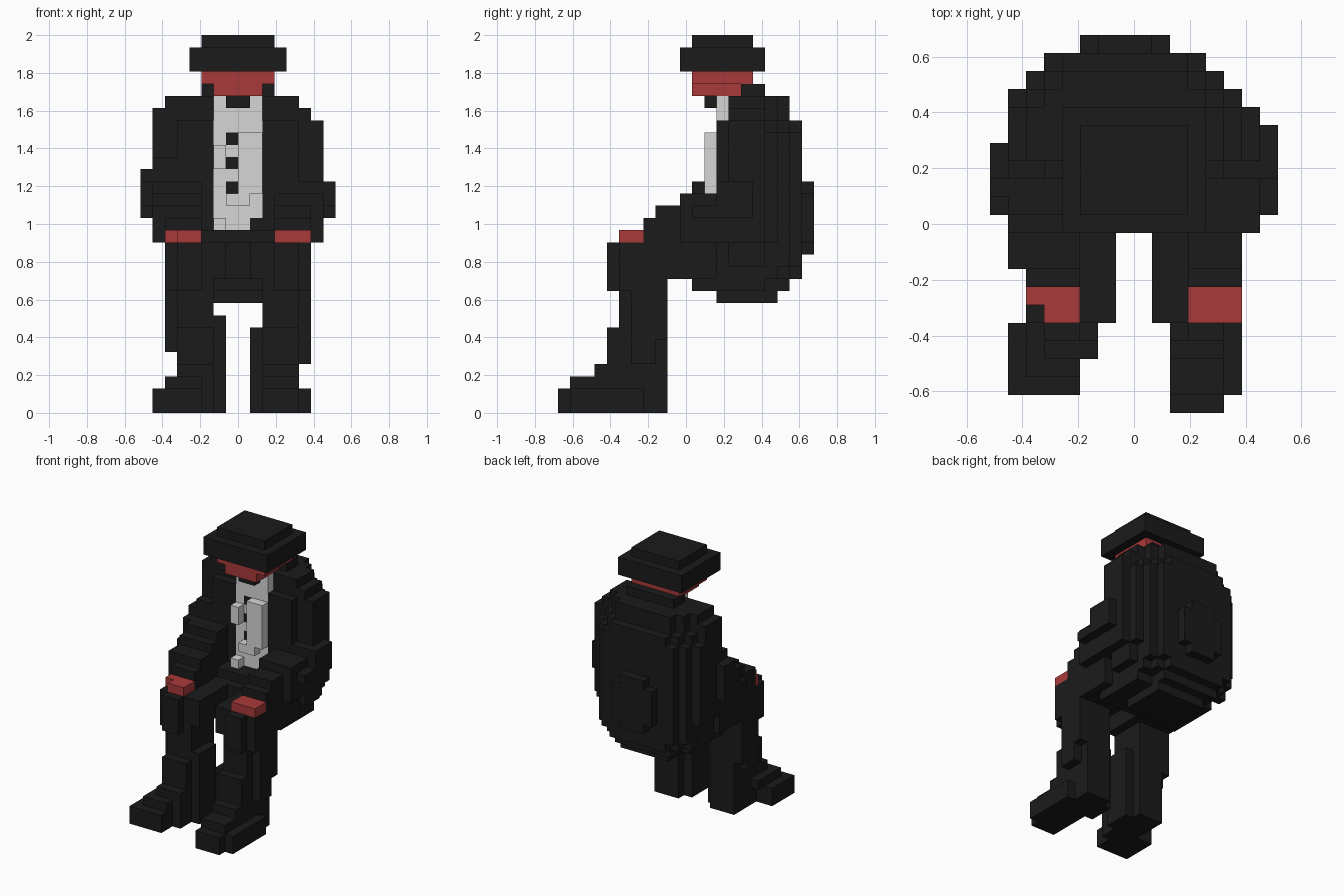
import bpy, bmesh, math
from itertools import product

cube = bpy.data.objects.get("Cube")
if cube:
    bpy.data.objects.remove(cube)

V = 2 / 31   # edge length of one block
owner = {}   # block -> part name; later parts replace earlier ones


def material(name, rgb):
    m = bpy.data.materials.new(name)
    m.use_nodes = True
    m.diffuse_color = (*rgb, 1)
    bsdf = next(n for n in m.node_tree.nodes if n.type == 'BSDF_PRINCIPLED')
    bsdf.inputs["Base Color"].default_value = (*rgb, 1)
    return m


BLACK = material("black", (0.011, 0.011, 0.011))
RED = material("brick red", (0.40, 0.042, 0.042))
GREY = material("light grey", (0.67, 0.67, 0.67))


def fill(part, x, y, z, side=1):
    """Claim a range of blocks for a part; side -1 mirrors it across x."""
    if side < 0:
        x = (-x[1], -x[0])
    for cell in product(range(*x), range(*y), range(*z)):
        owner[cell] = part


# Jacket: chest, then back layers that shrink as they bulge out
fill("jacket", (-5, 5), (13, 17), (11, 24))
fill("jacket", (-6, 6), (14, 17), (12, 24))
fill("jacket", (-6, 5), (17, 18), (11, 24))
fill("jacket", (-7, 6), (15, 18), (14, 23))
fill("jacket", (-6, 5), (18, 19), (12, 23))
fill("jacket", (-5, 4), (18, 19), (11, 24))
fill("jacket", (-5, 4), (19, 20), (12, 23))
fill("jacket", (-4, 3), (19, 20), (11, 24))
fill("jacket", (-3, 2), (20, 21), (14, 18))
fill("jacket", (-2, 1), (20, 21), (13, 19))
# Rounded shoulders, seat and collar
fill("jacket", (-6, 5), (14, 17), (24, 26))
fill("jacket", (-5, 4), (17, 18), (24, 26))
fill("jacket", (-4, 3), (18, 19), (24, 26))
fill("jacket", (-5, 5), (11, 17), (10, 11))
fill("jacket", (-4, 3), (17, 19), (10, 11))
fill("jacket", (-3, 3), (13, 18), (9, 10))
fill("jacket", (-3, 3), (15, 17), (26, 27))
fill("lap", (-6, 6), (10, 13), (11, 14))
fill("lap", (-3, 3), (11, 13), (14, 15))

for name, s in (("left", 1), ("right", -1)):
    left = s > 0
    # Forearm slopes up from the hand to the elbow
    sleeve = name + "_sleeve"
    for y in range(7, 13):
        top = min(round(16 + (y - 7) * 0.7), 18 if left else 19)
        outer = 6 if y < (10 if left else 8) else 7
        fill(sleeve, (3, outer), (y, y + 1), (14, top), s)
    # Upper arm leans back towards the shoulder
    for z in range(14, 24):
        front = min(14, 11 + max(0, z - 15) // 2 + (left and z > 16))
        fill(sleeve, (4, 7), (front, 17), (z, z + 1), s)
        if 16 <= z < (19 if left else 20):
            fill(sleeve, (7, 8), (front, 16 if left else 15), (z, z + 1), s)
    fill(sleeve, (5, 6 if left else 7), (14, 17), (24, 25), s)
    fill(name + "_hand", (3, 6), (5, 7), (14, 15), s)

    # Trouser leg: thigh, knee, shin, ankle
    leg = name + "_trouser_leg"
    fill(leg, (2, 6), (5, 12), (11, 14), s)
    fill(leg, (1, 2), (5, 10), (11, 14), s)
    fill(leg, (2, 6), (5, 9), (10, 11), s)
    fill(leg, (3, 5), (4, 5), (10, 14), s)
    fill(leg, (2, 6), (6, 9), (6, 10), s)
    fill(leg, (2, 6), (6, 8), (4 if left else 5, 6), s)
    fill(leg, (2, 5), (5, 9), (2, 10), s)
    fill(leg, (1, 2), (5, 8), (2, 7 if left else 8), s)
    fill(leg, (2, 5), (4, 5), (4, 7), s)

    # Shoe: sole, toe cap and two instep steps; the right one is turned outward
    shoe = name + "_shoe"
    turn = 0 if left else 1
    fill(shoe, (2, 5), (5, 9), (0, 2), s)
    fill(shoe, (1, 5), (5, 8), (0, 2), s)
    fill(shoe, (2 + turn, 6 + turn), (1, 7 - 2 * turn), (0, 2), s)
    fill(shoe, (2, 5), (turn * 3, 5), (0, 2), s)
    fill(shoe, (2 + turn, 5 + turn), (1 + turn, 6), (2, 3), s)
    fill(shoe, (2, 5), (3, 6), (2, 4), s)

del owner[-6, 5, 14]  # notch in the right hand

# Shirt front with raised placket and folds, buttons and bow tie
fill("shirt", (-2, 2), (13, 14), (16, 26))
fill("shirt", (-2, 1), (13, 14), (15, 16))
fill("shirt", (0, 2), (12, 13), (18, 23))
fill("shirt", (-1, 1), (12, 13), (17, 18))
fill("shirt", (-2, -1), (12, 13), (20, 22))
fill("shirt", (-2, -1), (12, 13), (15, 16))
for z in (18, 20, 22):
    fill("buttons", (-1, 0), (13, 14), (z, z + 1))
fill("bow_tie", (-1, 1), (12, 14), (25, 26))

# Head and hat
fill("head", (-2, 2), (11, 15), (26, 27))
fill("head", (-3, 3), (11, 16), (27, 28))
fill("hat_brim", (-4, 4), (10, 17), (28, 30))
fill("hat_crown", (-3, 3), (11, 16), (30, 31))


def face_corners(cell, axis, side):
    """Corners of one block face, wound to face outward."""
    corners = []
    for a, b in ((0, 0), (1, 0), (1, 1), (0, 1)):
        p = list(cell)
        p[axis] += side
        p[(axis + 1) % 3] += a
        p[(axis + 2) % 3] += b
        corners.append(tuple(p))
    return corners if side else corners[::-1]


def build(part, mat):
    """Skin the exposed faces of a part and merge flat areas."""
    bm = bmesh.new()
    verts = {}
    for cell in [c for c, p in owner.items() if p == part]:
        for axis, side in product(range(3), (0, 1)):
            near = list(cell)
            near[axis] += 2 * side - 1
            if tuple(near) in owner:
                continue
            corners = face_corners(cell, axis, side)
            for c in corners:
                if c not in verts:
                    verts[c] = bm.verts.new((c[0] * V, (c[1] - 10.5) * V, c[2] * V))
            bm.faces.new([verts[c] for c in corners])
    bmesh.ops.dissolve_limit(bm, angle_limit=math.radians(1),
                             verts=bm.verts, edges=bm.edges)
    mesh = bpy.data.meshes.new(part)
    bm.to_mesh(mesh)
    bm.free()
    mesh.materials.append(mat)
    bpy.context.collection.objects.link(bpy.data.objects.new(part, mesh))


COLOURS = {"shirt": GREY, "head": RED, "left_hand": RED, "right_hand": RED}
for part in sorted(set(owner.values())):
    build(part, COLOURS.get(part, BLACK))
